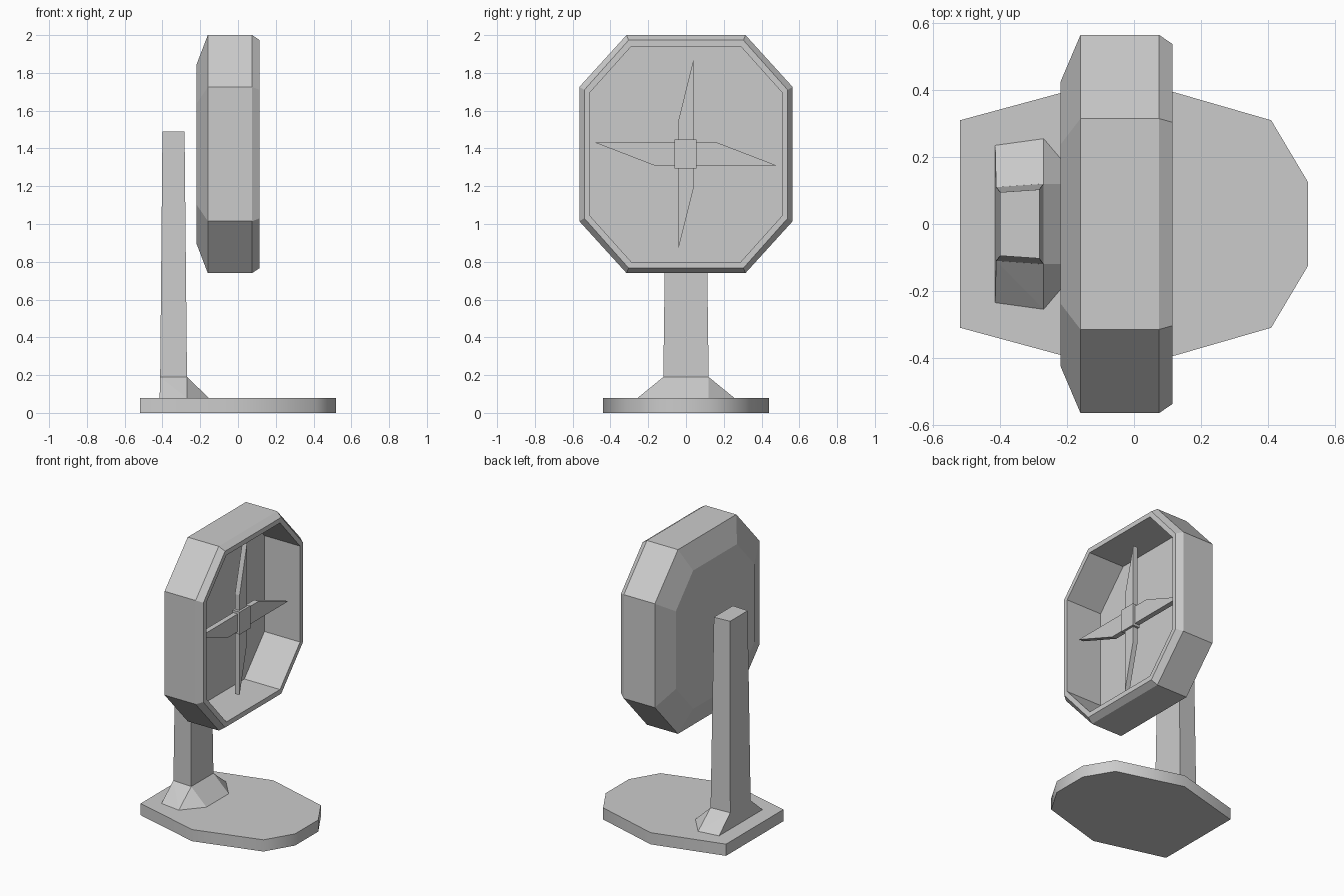
import bpy, bmesh, math

if "Cube" in bpy.data.objects:
    bpy.data.objects.remove(bpy.data.objects["Cube"])


def loft(name, rings, smooth=None):
    """Join equal-length rings of points with quads and cap both ends."""
    bm = bmesh.new()
    vs = [[bm.verts.new(p) for p in r] for r in rings]
    n = len(vs[0])
    for a, b in zip(vs, vs[1:]):
        for i in range(n):
            j = (i + 1) % n
            bm.faces.new((a[i], a[j], b[j], b[i]))
    bm.faces.new(vs[0][::-1])
    bm.faces.new(vs[-1])
    bmesh.ops.recalc_face_normals(bm, faces=bm.faces)
    me = bpy.data.meshes.new(name)
    bm.to_mesh(me)
    bm.free()
    ob = bpy.data.objects.new(name, me)
    bpy.context.collection.objects.link(ob)
    if smooth:
        bpy.context.view_layer.objects.active = ob
        ob.select_set(True)
        bpy.ops.object.shade_smooth_by_angle(angle=math.radians(smooth))
        ob.select_set(False)
    return ob


def mirrored(half):
    """Outline from a half outline on the +y side."""
    return half + [(x, -y) for x, y in reversed(half)]


def flat(outline, z):
    return [(x, y, z) for x, y in outline]


ZC = 1.37  # height of the fan axis


def octagon(x, hy, hz, cy, cz):
    """Stretched octagon facing x: half sizes and corner positions."""
    q = [(hy, cz), (cy, hz)]
    half = q + [(-y, z) for y, z in reversed(q)]
    pts = half + [(-y, -z) for y, z in half]
    return [(x, y, ZC + z) for y, z in pts]


# Base plate
base = mirrored([(-0.52, 0.31), (-0.04, 0.44), (0.41, 0.31), (0.52, 0.125)])
loft("base_plate", [flat(base, 0), flat(base, 0.08)], smooth=45)

# Flared foot of the post
bm = bmesh.new()
low = [bm.verts.new((x, y, 0.08)) for x, y in
       mirrored([(-0.415, 0.235), (-0.27, 0.255), (-0.155, 0.12)])]
top = [bm.verts.new((x, y, 0.19)) for x, y in
       mirrored([(-0.412, 0.11), (-0.27, 0.12)])]
bmesh.ops.convex_hull(bm, input=low + top)
bmesh.ops.dissolve_limit(bm, angle_limit=math.radians(2), verts=bm.verts, edges=bm.edges)
bmesh.ops.recalc_face_normals(bm, faces=bm.faces)
me = bpy.data.meshes.new("post_foot")
bm.to_mesh(me)
bm.free()
bpy.context.collection.objects.link(bpy.data.objects.new("post_foot", me))

# Tapered post
loft("post", [flat(mirrored([(-0.412, 0.11), (-0.27, 0.12)]), 0.19),
              flat(mirrored([(-0.40, 0.095), (-0.283, 0.103)]), 1.49)])

# Hollow octagonal housing: back, sides, front bevel, lip, inner wall, floor
loft("fan_housing", [
    octagon(-0.22, 0.424, 0.473, 0.237, 0.266),
    octagon(-0.16, 0.565, 0.63, 0.315, 0.355),
    octagon(0.075, 0.565, 0.63, 0.315, 0.355),
    octagon(0.115, 0.538, 0.603, 0.304, 0.34),
    octagon(0.115, 0.507, 0.57, 0.29, 0.328),
    octagon(-0.155, 0.507, 0.57, 0.29, 0.328)])


# Crossed blades and square hub
def slab(name, outline, x0, x1):
    return loft(name, [[(x, y, ZC + z) for y, z in outline] for x in (x0, x1)])


for name, (a, b) in {"blade_horizontal": ((-0.482, 0.061), (0.165, 0.061)),
                     "blade_vertical": ((0.04, 0.502), (0.04, -0.18))}.items():
    slab(name, [a, b, (-a[0], -a[1]), (-b[0], -b[1])], 0.005, 0.04)
slab("fan_hub", [(-0.06, -0.077), (0.055, -0.077), (0.055, 0.077), (-0.06, 0.077)], 0.0, 0.055)
